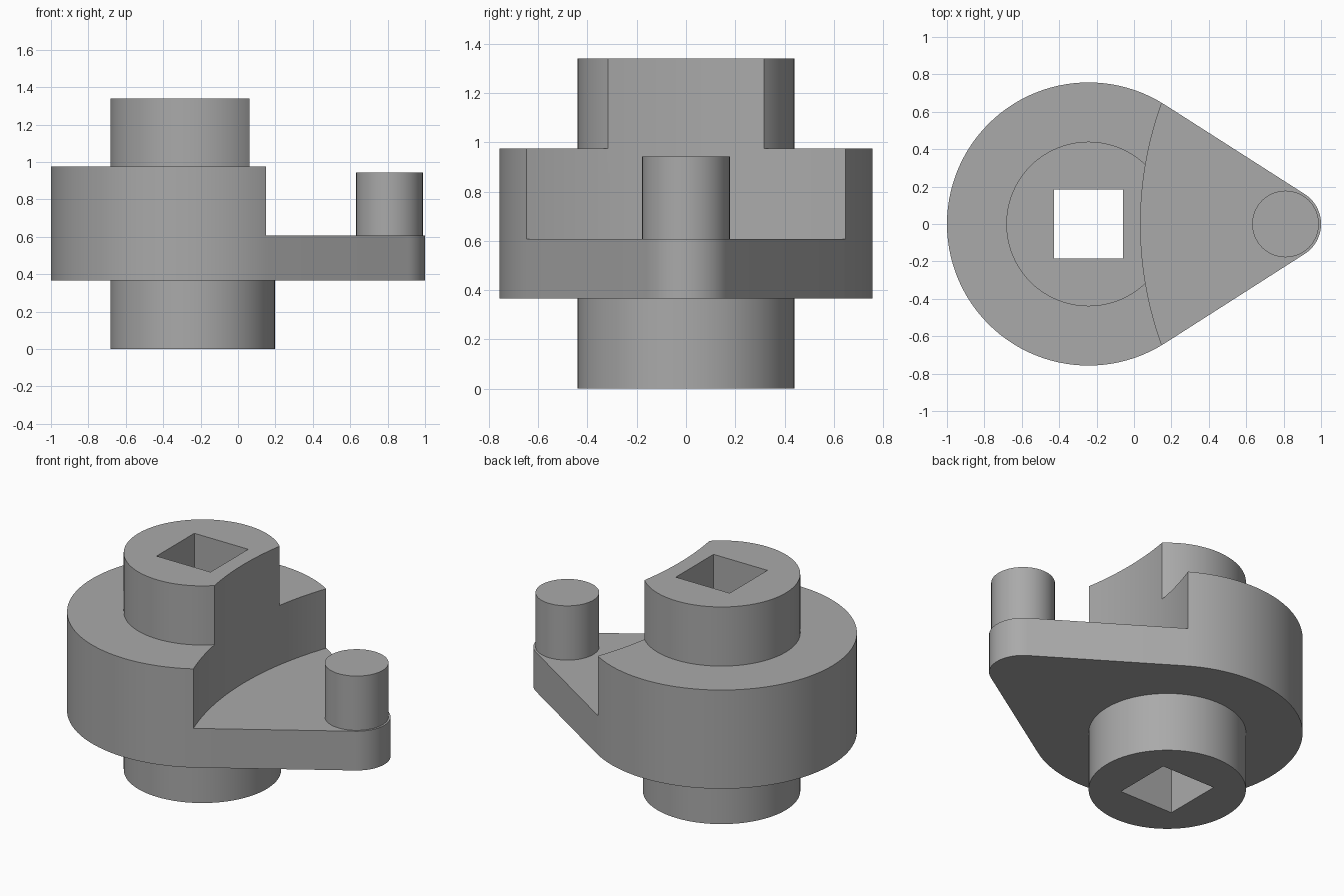
import bpy
import bmesh
from math import acos, cos, sin, pi, radians

old = bpy.data.objects.get("Cube")
if old:
    bpy.data.objects.remove(old)

AXIS_X, CAM_R = -0.243, 0.757      # main disk
PIN_X, TIP_R = 0.81, 0.19          # rounded tip carrying the pin
HUB_R, HUB_TOP = 0.44, 1.34
CAM_Z, STEP_Z, CAM_TOP = 0.366, 0.608, 0.975

steel = bpy.data.materials.new("plain grey")
steel.use_nodes = True
grey = (0.4, 0.4, 0.4, 1)
steel.diffuse_color = grey
steel.node_tree.nodes["Principled BSDF"].inputs["Base Color"].default_value = grey


def arc(cx, r, start, end, n):
    return [(cx + r * cos(start + (end - start) * i / n),
             r * sin(start + (end - start) * i / n)) for i in range(n + 1)]


def prism(name, outline, z0, z1):
    """Extrude a closed outline from z0 up to z1."""
    bm = bmesh.new()
    face = bm.faces.new([bm.verts.new((x, y, z0)) for x, y in outline])
    top = bmesh.ops.extrude_face_region(bm, geom=[face])["geom"]
    bmesh.ops.translate(bm, vec=(0, 0, z1 - z0),
                        verts=[v for v in top if isinstance(v, bmesh.types.BMVert)])
    bmesh.ops.recalc_face_normals(bm, faces=bm.faces)
    mesh = bpy.data.meshes.new(name)
    bm.to_mesh(mesh)
    bm.free()
    mesh.materials.append(steel)
    obj = bpy.data.objects.new(name, mesh)
    bpy.context.collection.objects.link(obj)
    return obj


def disk(name, cx, r, z0, z1, n=96):
    return prism(name, arc(cx, r, 0, 2 * pi, n)[:-1], z0, z1)


def activate(obj):
    bpy.ops.object.select_all(action='DESELECT')
    obj.select_set(True)
    bpy.context.view_layer.objects.active = obj


def combine(target, tool, operation):
    """Apply a boolean and discard the tool."""
    mod = target.modifiers.new(operation, 'BOOLEAN')
    mod.object, mod.operation, mod.solver = tool, operation, 'EXACT'
    activate(target)
    bpy.ops.object.modifier_apply(modifier=mod.name)
    bpy.data.objects.remove(tool)


# Teardrop cam: big disk joined to the small tip by tangent flanks
tangent = acos((CAM_R - TIP_R) / (PIN_X - AXIS_X))
outline = (arc(AXIS_X, CAM_R, tangent, 2 * pi - tangent, 72)
           + arc(PIN_X, TIP_R, -tangent, tangent, 24))
cam = prism("cam_body", outline, CAM_Z, CAM_TOP)

# Hub through the cam
combine(cam, disk("hub", AXIS_X, HUB_R, 0, HUB_TOP), 'UNION')

# Concave relief above the step
combine(cam, disk("relief_cutter", 1.93, 1.895, STEP_Z, 2, 256), 'DIFFERENCE')

# Square drive bore
h = 0.184
square = [(AXIS_X - h, -h), (AXIS_X + h, -h), (AXIS_X + h, h), (AXIS_X - h, h)]
combine(cam, prism("bore_cutter", square, -1, 2), 'DIFFERENCE')

# Crank pin standing on the step
pin = disk("crank_pin", PIN_X, 0.178, STEP_Z, 0.943, 64)

for part in (cam, pin):
    activate(part)
    bpy.ops.object.shade_smooth_by_angle(angle=radians(25))
